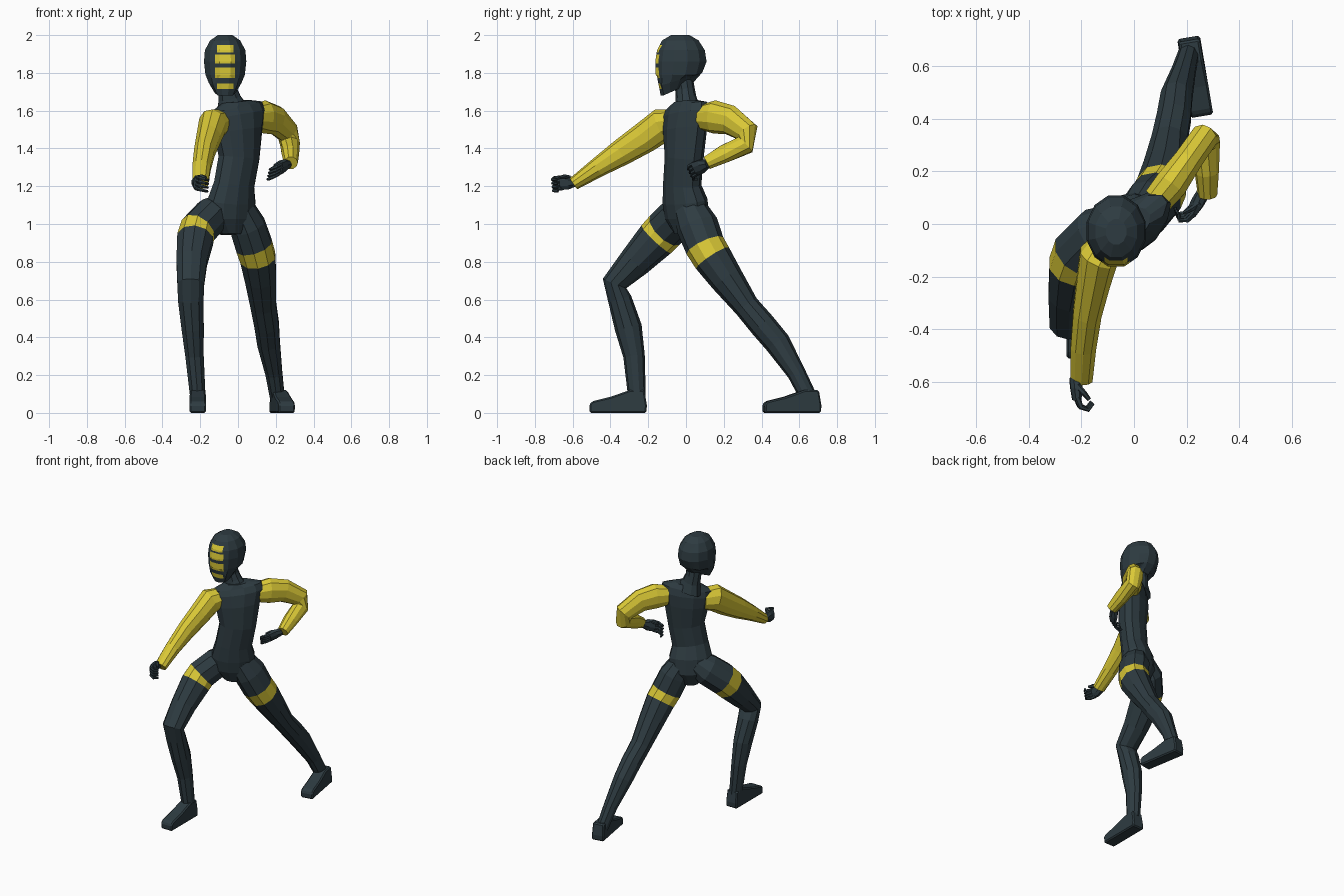
import bpy, bmesh, math
from mathutils import Vector as V

if "Cube" in bpy.data.objects:
    bpy.data.objects.remove(bpy.data.objects["Cube"])


def material(name, rgb):
    m = bpy.data.materials.new(name)
    m.diffuse_color = (*rgb, 1)
    m.use_nodes = True
    m.node_tree.nodes["Principled BSDF"].inputs["Base Color"].default_value = m.diffuse_color
    return m


DARK = material("dark slate", (0.027, 0.044, 0.053))
YELLOW = material("yellow", (0.70, 0.58, 0.037))


def finish(name, bm, mats):
    bmesh.ops.recalc_face_normals(bm, faces=bm.faces[:])
    me = bpy.data.meshes.new(name)
    bm.to_mesh(me)
    bm.free()
    for m in mats:
        me.materials.append(m)
    ob = bpy.data.objects.new(name, me)
    bpy.context.collection.objects.link(ob)
    return ob


def tube_mesh(rings, sides=10, ref=(1, 0, 0), bands=()):
    """Loft ellipses (x, y, z, half width along ref, other half width) along a path."""
    bm = bmesh.new()
    pts = [V(r[:3]) for r in rings]
    loops = []
    for i, (p, r) in enumerate(zip(pts, rings)):
        t = (pts[min(i + 1, len(pts) - 1)] - pts[max(i - 1, 0)]).normalized()
        w = V(ref)
        w = (w - t * w.dot(t)).normalized()
        n = t.cross(w)
        loops.append([bm.verts.new(p + w * r[3] * math.cos(a) + n * r[4] * math.sin(a))
                      for a in (2 * math.pi * (k + .5) / sides for k in range(sides))])
    for i in range(len(loops) - 1):
        for k in range(sides):
            j = (k + 1) % sides
            f = bm.faces.new((loops[i][k], loops[i][j], loops[i + 1][j], loops[i + 1][k]))
            f.material_index = int(i in bands)
    bm.faces.new(loops[0])
    bm.faces.new(loops[-1])
    return bm


def tube(name, rings, mats=(DARK,), **kw):
    return finish(name, tube_mesh(rings, **kw), mats)


# Torso, turned so the left shoulder points back and sits higher
TURN = math.radians(37)
across = V((math.cos(TURN), math.sin(TURN), 0))
bm = tube_mesh([
    (-.04, .00, .945, .06, .065), (-.04, .005, 1.03, .14, .1), (-.035, -.005, 1.12, .145, .103),
    (-.02, -.02, 1.21, .122, .087), (.005, -.01, 1.35, .122, .09), (.0, -.005, 1.5, .15, .094),
    (-.003, .0, 1.58, .172, .085), (-.01, .0, 1.62, .165, .068), (-.01, .0, 1.65, .08, .056)],
    sides=12, ref=across)
for v in bm.verts:
    if v.co.z > 1.45:
        v.co.z += .1 * v.co.dot(across)
finish("torso", bm, [DARK])

# Neck
tube("neck", [(-.03, .01, 1.6, .09, .07), (-.045, .0, 1.665, .062, .056),
              (-.055, -.005, 1.71, .053, .052), (-.062, -.02, 1.8, .053, .052)])

# Masked head: height, half width, front, back
HX = -.068
profile = [(1.68, .058, -.138, .0), (1.735, .09, -.163, .05), (1.79, .108, -.168, .095),
           (1.86, .116, -.168, .114), (1.92, .111, -.158, .104), (1.972, .082, -.13, .07),
           (2.0, .04, -.08, .02)]
bm = tube_mesh([(HX, (f + b) / 2, z, w, (b - f) / 2) for z, w, f, b in profile], sides=12)
for v in bm.verts:
    i = min(range(len(profile)), key=lambda k: abs(profile[k][0] - v.co.z))
    v.co.z = profile[i][0]
    if i < 2:  # jaw rises toward the nape
        v.co.z += (.45, .33)[i] * max(0, v.co.y + .12)

# Yellow face bars, cut into the front of the head: bottom, top, half width
bars = [(1.715, 1.745, .045), (1.772, 1.828, .053), (1.85, 1.897, .053), (1.908, 1.947, .044)]
cuts = [((0, 0, z), (0, 0, 1)) for b in bars for z in b[:2]]
cuts += [((HX + s * w, 0, 0), (1, 0, 0)) for s in (-1, 1) for w in (.044, .053)]
for co, no in cuts:
    bmesh.ops.bisect_plane(bm, geom=bm.verts[:] + bm.edges[:] + bm.faces[:],
                           plane_co=co, plane_no=no)
for f in bm.faces:
    c = f.calc_center_median()
    if c.y < -.08 and f.normal.z < .9 and any(
            lo < c.z < hi and abs(c.x - HX) < w for lo, hi, w in bars):
        f.material_index = 1
finish("head", bm, [DARK, YELLOW])

# Legs with a yellow band round each thigh
tube("right_leg", [
    (-.08, .0, 1.09, .075, .08), (-.14, -.035, 1.045, .098, .108),
    (-.213, -.112, .967, .1, .11), (-.227, -.158, .919, .1, .107),
    (-.245, -.27, .80, .085, .087), (-.25, -.378, .685, .075, .067),
    (-.25, -.35, .6, .071, .063), (-.24, -.305, .45, .062, .072),
    (-.23, -.275, .3, .051, .057), (-.213, -.26, .09, .043, .047)],
    mats=(DARK, YELLOW), bands=(2,))
tube("left_leg", [
    (.01, .02, 1.08, .08, .09), (.05, .06, .99, .098, .112),
    (.085, .1, .885, .101, .107), (.105, .14, .82, .098, .104),
    (.12, .215, .71, .087, .09), (.135, .32, .565, .071, .068),
    (.152, .405, .465, .068, .071), (.162, .485, .37, .063, .069),
    (.19, .585, .21, .047, .049), (.21, .655, .07, .04, .045)],
    mats=(DARK, YELLOW), bands=(2,))


# Feet: side profile swept across the foot's width
def foot(name, heel, toe_dir):
    d = V((*toe_dir, 0)).normalized()
    s = V((-d.y, d.x, 0))
    side = [(0, .0), (-.003, .04), (.01, .12), (.09, .12), (.19, .085), (.285, .062),
            (.302, .045), (.3, .0)]
    bm = bmesh.new()
    rows = [[bm.verts.new(V(heel) + d * u + s * k * (.044 if h < .1 else .04) + V((0, 0, h)))
             for u, h in side] for k in (-1, 1)]
    bm.faces.new(rows[0])
    bm.faces.new(rows[1])
    for i in range(len(side)):
        j = (i + 1) % len(side)
        bm.faces.new((rows[0][i], rows[0][j], rows[1][j], rows[1][i]))
    ob = finish(name, bm, [DARK])
    ob.modifiers.new("rounded edges", "BEVEL").width = .008


foot("right_foot", (-.213, -.21, 0), (0, -1))
foot("left_foot", (.208, .708, 0), (.17, -1))

# Sleeves
tube("right_sleeve", [
    (-.09, -.065, 1.53, .065, .075), (-.135, -.125, 1.525, .078, .09),
    (-.155, -.22, 1.457, .067, .083), (-.178, -.34, 1.38, .057, .071),
    (-.193, -.47, 1.297, .051, .052), (-.2, -.595, 1.213, .044, .035)], mats=(YELLOW,))
tube("left_sleeve", [
    (.09, .09, 1.565, .06, .07), (.14, .15, 1.567, .066, .088),
    (.2, .235, 1.55, .057, .08), (.263, .325, 1.485, .055, .066),
    (.276, .315, 1.42, .052, .056), (.277, .2, 1.37, .046, .05), (.28, .11, 1.323, .037, .037)],
    mats=(YELLOW,), ref=(.8, -.6, 0))


# Hands: palm, four curled fingers and a thumb
def hand(name, wrist, d, curl, spread):
    w, d, c, s = V(wrist), V(d).normalized(), V(curl).normalized(), V(spread).normalized()
    tube(name + "_palm", [(*w, .024, .026), (*(w + d * .04), .04, .024),
                          (*(w + d * .085), .04, .018)], sides=8, ref=s)
    for i in range(4):
        k = w + d * .075 + s * (.03 - .02 * i)
        tube(f"{name}_finger_{i + 1}", [
            (*k, .011, .012), (*(k + d * .035 + c * .012), .0105, .0105),
            (*(k + d * .045 + c * .04), .009, .009), (*(k + d * .02 + c * .06), .007, .007)],
            sides=6, ref=s)
    k = w + d * .03 + s * .025
    tube(name + "_thumb", [(*k, .013, .013), (*(k + d * .025 + c * .025 + s * .014), .012, .011),
                           (*(k + d * .05 + c * .045 + s * .014), .008, .008)],
         sides=6, ref=s)


hand("right_hand", (-.222, -.585, 1.222), (.05, -1, -.05), (1, 0, -.25), (.1, -.1, 1))
hand("left_hand", (.262, .115, 1.318), (-.48, -.8, -.3), (-.8, .2, -.4), (.2, -.4, .85))
